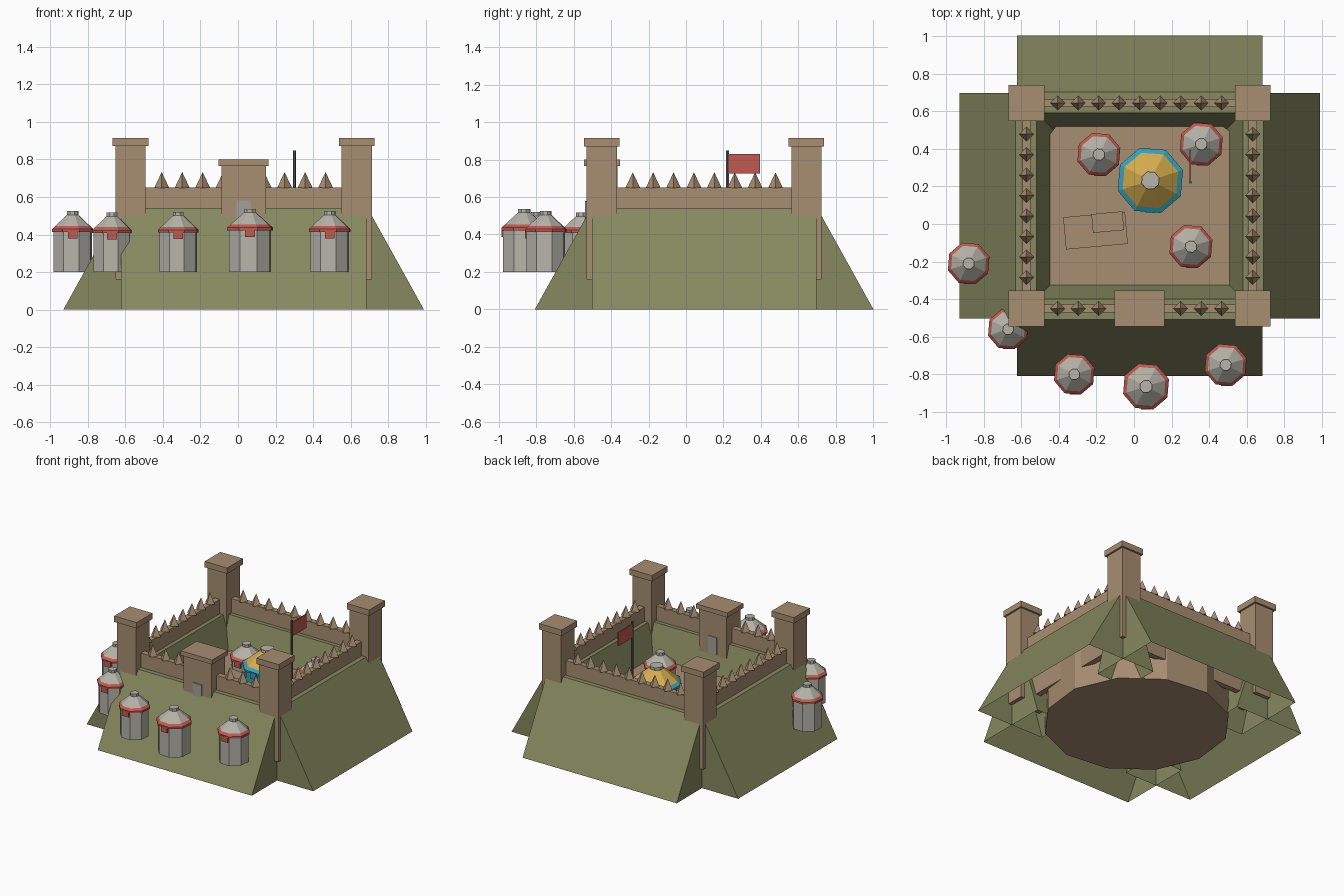
import bpy, bmesh, math
from mathutils import Matrix, Vector

if "Cube" in bpy.data.objects:
    bpy.data.objects.remove(bpy.data.objects["Cube"])


def material(name, color):
    m = bpy.data.materials.new(name)
    m.use_nodes = True
    m.diffuse_color = (*color, 1)
    m.node_tree.nodes["Principled BSDF"].inputs["Base Color"].default_value = (*color, 1)
    return m


GREEN = material("grass green", (0.24, 0.25, 0.115))
TAN = material("timber tan", (0.39, 0.27, 0.165))
GREY = material("canvas grey", (0.47, 0.455, 0.40))
RED = material("tent red", (0.53, 0.105, 0.08))
YELLOW = material("roof yellow", (0.68, 0.43, 0.08))
BLUE = material("tent blue", (0.04, 0.35, 0.48))
STONE = material("door grey", (0.36, 0.36, 0.33))
IRON = material("pole grey", (0.13, 0.13, 0.13))

# Centre of the fort and distance from it to the palisade lines
CX, CY = 0.03, 0.097
WX, WY = 0.602, 0.547
FLOOR = 0.31


def finish(name, bm, mats):
    bmesh.ops.recalc_face_normals(bm, faces=bm.faces)
    mesh = bpy.data.meshes.new(name)
    bm.to_mesh(mesh)
    bm.free()
    for m in mats:
        mesh.materials.append(m)
    ob = bpy.data.objects.new(name, mesh)
    bpy.context.collection.objects.link(ob)
    return ob


def add_box(bm, x, y, z, turn=0.0):
    """Box from (min, max) pairs, turned about its centre."""
    spans = (x, y, z)
    centre = Vector([sum(s) / 2 for s in spans])
    size = [s[1] - s[0] for s in spans]
    bmesh.ops.create_cube(bm, size=1, matrix=Matrix.Translation(centre)
                          @ Matrix.Rotation(turn, 4, "Z") @ Matrix.Diagonal((*size, 1)))


def box(name, x, y, z, mat, turn=0.0):
    bm = bmesh.new()
    add_box(bm, x, y, z, turn)
    return finish(name, bm, [mat])


def around(c, h):
    return (c - h, c + h)


def lathe(name, x, y, profile, sides, mats, slots, phase):
    """Faceted turned shape: profile of (radius, z), one material slot per band."""
    bm = bmesh.new()
    rings = []
    for r, z in profile:
        rings.append([bm.verts.new((x + r * math.cos(phase + math.tau * i / sides),
                                    y + r * math.sin(phase + math.tau * i / sides), z))
                      for i in range(sides)])
    for low, high, slot in zip(rings, rings[1:], slots):
        for i in range(sides):
            j = (i + 1) % sides
            bm.faces.new((low[i], low[j], high[j], high[i])).material_index = slot
    bm.faces.new(rings[0][::-1]).material_index = slots[0]
    bm.faces.new(rings[-1]).material_index = slots[-1]
    return finish(name, bm, mats)


# Earth banks: a profile (distance out, height) swept straight, open underneath
def bank(name, outward, top_mid, length):
    out = Vector(outward)
    along = Vector((-out.y, out.x, 0))
    profile = [(0.355, 0), (0.055, 0.54), (-0.055, 0.54), (-0.225, 0)]
    bm = bmesh.new()
    ends = [[bm.verts.new(Vector((CX, CY, z)) + out * (top_mid + d) + along * s * length)
             for d, z in profile] for s in (-1, 1)]
    a, b = ends
    for i in range(3):
        bm.faces.new((a[i], a[i + 1], b[i + 1], b[i]))
    bm.faces.new(a)
    bm.faces.new(b)
    finish(name, bm, [GREEN])


bank("front_bank", (0, -1, 0), 0.55, 0.653)
bank("back_bank", (0, 1, 0), 0.55, 0.653)
bank("left_bank", (1, 0, 0), 0.605, 0.60)
bank("right_bank", (-1, 0, 0), 0.605, 0.60)

# Courtyard mound
lathe("courtyard_floor", CX, CY - 0.03, [(0.65, 0), (0.65, FLOOR)], 12, [TAN], [0], 0.15)

# Palisade walls
for side, s in (("left", 1), ("right", -1)):
    box(side + "_wall", around(CX + s * WX, 0.022), around(CY, WY), (0.16, 0.65), TAN)
for side, s in (("back", 1), ("front", -1)):
    box(side + "_wall", around(CX, WX), around(CY + s * WY, 0.022), (0.16, 0.65), TAN)

# Sharpened stakes on top of the walls
stakes = []
for s in (-1, 1):
    for i in range(-4, 5):
        if s == 1 or abs(i) > 1:
            stakes.append((CX + i * 0.109, CY + s * WY))
    for i in range(8):
        stakes.append((CX + s * WX, CY + (i - 3.5) * 0.109))
bm = bmesh.new()
for x, y in stakes:
    bmesh.ops.create_cone(bm, cap_ends=True, segments=4, radius1=0.04, radius2=0, depth=0.085,
                          matrix=Matrix.Translation((x, y, 0.69)))
finish("wall_stakes", bm, [TAN])

# Corner towers with flat caps
for fb, sy in (("front", -1), ("back", 1)):
    for lr, sx in (("left", 1), ("right", -1)):
        x, y = CX + sx * WX, CY + sy * WY
        bm = bmesh.new()
        add_box(bm, around(x, 0.081), around(y, 0.081), (0.16, 0.87))
        add_box(bm, around(x, 0.095), around(y, 0.095), (0.87, 0.915))
        finish(fb + "_" + lr + "_tower", bm, [TAN])

# Gatehouse with a door through it
gate_y = CY - WY
bm = bmesh.new()
add_box(bm, around(CX, 0.118), around(gate_y, 0.083), (0.16, 0.765))
add_box(bm, around(CX, 0.133), around(gate_y, 0.096), (0.765, 0.80))
finish("gatehouse", bm, [TAN])
box("gate_door", around(CX, 0.037), around(gate_y, 0.09), (0.45, 0.58), STONE)


# Round tents: wall, eave band, roof and crown, with a small flap at the front
def tent(name, x, y, r, base, peak, wall=GREY, band=RED, roof=GREY):
    eave = base + (peak - base) * 0.69
    crown = peak - 0.02
    profile = [(r * 0.92, base), (r * 0.92, eave - 0.01), (r, eave - 0.01), (r, eave + 0.004),
               (r * 0.85, eave + 0.02), (r * 0.27, crown), (r * 0.27, peak)]
    lathe(name, x, y, profile, 8, [wall, band, roof, GREY], [0, 1, 1, 1, 2, 3], 0.31)
    box(name + "_flap", around(x, 0.026), (y - r * 0.95, y - r * 0.6),
        (eave - 0.045, eave), band)


tent("outer_tent_1", -0.88, -0.21, 0.116, 0.20, 0.525)
tent("outer_tent_2", -0.67, -0.56, 0.112, 0.20, 0.517)
tent("outer_tent_3", -0.318, -0.80, 0.113, 0.20, 0.52)
tent("outer_tent_4", 0.064, -0.865, 0.128, 0.20, 0.537)
tent("outer_tent_5", 0.488, -0.75, 0.117, 0.20, 0.525)
tent("inner_tent_1", -0.187, 0.37, 0.12, 0.16, 0.487)
tent("inner_tent_2", 0.358, 0.425, 0.12, 0.16, 0.492)
tent("inner_tent_3", 0.303, -0.12, 0.12, 0.16, 0.487)
tent("great_tent", 0.087, 0.232, 0.182, 0.16, 0.575, BLUE, BLUE, YELLOW)

# Low timber platform with a raised step
box("platform", around(-0.205, 0.165), around(-0.035, 0.086), (FLOOR, 0.335), TAN, 0.09)
box("platform_step", around(-0.14, 0.083), around(0.01, 0.05), (0.335, 0.35), TAN, 0.09)

# Flag on its pole
lathe("flag_pole", 0.30, 0.222, [(0.008, FLOOR), (0.008, 0.848)], 6, [IRON], [0], 0)
box("flag", around(0.30, 0.004), (0.225, 0.395), (0.725, 0.83), RED)
